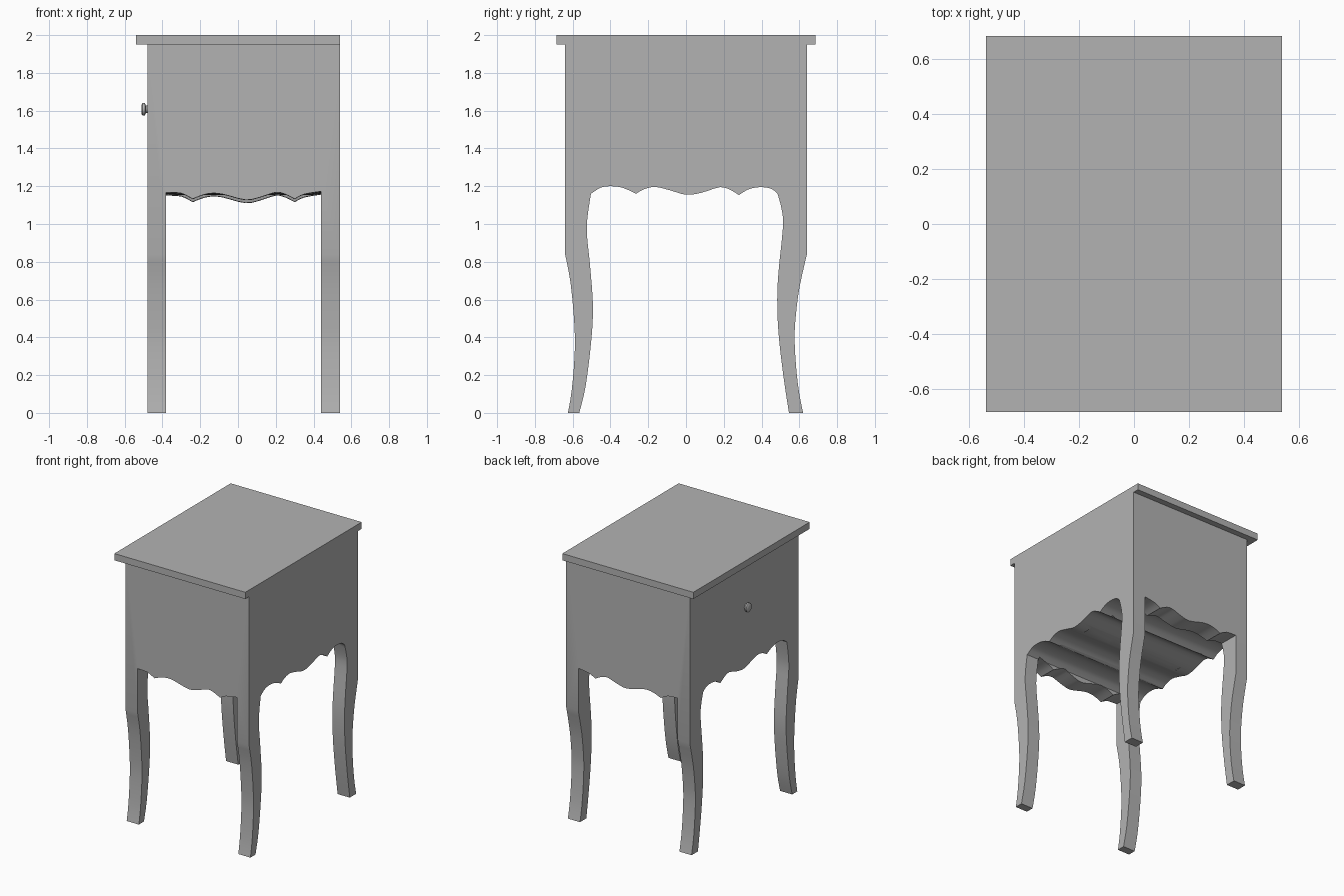
import bpy
import bmesh
from mathutils import Vector

cube = bpy.data.objects.get("Cube")
if cube:
    bpy.data.objects.remove(cube, do_unlink=True)

grey = bpy.data.materials.new("plain grey")
grey.use_nodes = True
colour = (0.45, 0.45, 0.45, 1)
grey.diffuse_color = colour
grey.node_tree.nodes["Principled BSDF"].inputs["Base Color"].default_value = colour


def finish(bm, name):
    bmesh.ops.recalc_face_normals(bm, faces=bm.faces)
    mesh = bpy.data.meshes.new(name)
    bm.to_mesh(mesh)
    bm.free()
    mesh.materials.append(grey)
    obj = bpy.data.objects.new(name, mesh)
    bpy.context.collection.objects.link(obj)
    return obj


def prism(name, points, sweep):
    """Sweep a closed outline along a vector."""
    bm = bmesh.new()
    face = bm.faces.new([bm.verts.new(p) for p in points])
    swept = bmesh.ops.extrude_face_region(bm, geom=[face], use_keep_orig=True)
    verts = [g for g in swept["geom"] if isinstance(g, bmesh.types.BMVert)]
    bmesh.ops.translate(bm, verts=verts, vec=Vector(sweep))
    return finish(bm, name)


def curve(points, steps=3):
    """Smooth a run of points with a Catmull-Rom spline."""
    p = [Vector(q) for q in points]
    p = [p[0]] + p + [p[-1]]
    out = []
    for a, b, c, d in zip(p, p[1:], p[2:], p[3:]):
        for i in range(steps):
            t = i / steps
            out.append(0.5 * (2 * b + (c - a) * t + (2 * a - 5 * b + 4 * c - d) * t ** 2
                              + (3 * b - a - 3 * c + d) * t ** 3))
    return out + [p[-1]]


def smooth(obj):
    bpy.ops.object.select_all(action="DESELECT")
    obj.select_set(True)
    bpy.context.view_layer.objects.active = obj
    bpy.ops.object.shade_smooth_by_angle(angle=0.6)


# Side outline: curved legs and a scalloped lower edge
front_outer = curve([(-.64, .84), (-.61, .68), (-.59, .45), (-.59, .3), (-.605, .12), (-.625, 0)])
front_inner = curve([(-.565, 0), (-.53, .15), (-.5, .4), (-.493, .58), (-.51, .8),
                     (-.525, .95), (-.52, 1.05), (-.503, 1.16)])
scallops = (curve([(-.503, 1.16), (-.45, 1.193), (-.39, 1.2), (-.33, 1.19), (-.265, 1.16)])
            + curve([(-.265, 1.16), (-.22, 1.185), (-.16, 1.196), (-.08, 1.177), (0, 1.155),
                     (.08, 1.165), (.18, 1.195), (.235, 1.18), (.28, 1.153)])[1:]
            + curve([(.28, 1.153), (.33, 1.183), (.39, 1.195), (.45, 1.187), (.485, 1.16)])[1:])
back_inner = curve([(.485, 1.16), (.508, 1.07), (.513, .98), (.49, .75), (.483, .6),
                    (.49, .42), (.515, .2), (.545, 0)])
back_outer = curve([(.62, 0), (.6, .1), (.585, .22), (.575, .38), (.58, .5), (.6, .66), (.64, .84)])
outline = ([Vector((-.64, 1.95))] + front_outer + front_inner + scallops[1:]
           + back_inner[1:] + back_outer + [Vector((.64, 1.95))])
body = prism("cabinet_and_legs", [(-.48, y, z) for y, z in outline], (1.02, 0, 0))

# Opening between the legs, scalloped along the front and back aprons
arch = (curve([(-.38, 1.17), (-.3, 1.165), (-.24, 1.135)])
        + curve([(-.24, 1.135), (-.19, 1.155), (-.14, 1.165), (-.08, 1.16), (.04, 1.13),
                 (.12, 1.145), (.2, 1.17), (.25, 1.16), (.3, 1.135)])[1:]
        + curve([(.3, 1.135), (.35, 1.16), (.44, 1.175)])[1:])
arch = [Vector((-.38, -.2))] + arch + [Vector((.44, -.2))]
cutter = prism("opening_cutter", [(x, -.8, z) for x, z in arch], (0, 1.6, -.022))
cutter.hide_render = True
cutter.hide_viewport = True

cut = body.modifiers.new("opening", "BOOLEAN")
cut.operation = "DIFFERENCE"
cut.solver = "EXACT"
cut.object = cutter
bpy.context.view_layer.objects.active = body
bpy.ops.object.modifier_apply(modifier=cut.name)
bpy.data.objects.remove(cutter, do_unlink=True)
smooth(body)

# Overhanging top board, flush on one side
prism("top_board", [(-.54, -.685, 1.95), (.54, -.685, 1.95), (.54, .685, 1.95), (-.54, .685, 1.95)],
      (0, 0, .05))

# Round drawer knob, turned from a short profile
bm = bmesh.new()
profile = [(0, -.47), (.02, -.47), (.02, -.488), (.033, -.493), (.033, -.505), (.024, -.511), (0, -.511)]
verts = [bm.verts.new((x, r, 0)) for r, x in profile]
edges = [bm.edges.new(pair) for pair in zip(verts, verts[1:])]
bmesh.ops.spin(bm, geom=verts + edges, cent=(0, 0, 0), axis=(1, 0, 0), angle=6.283185, steps=16)
bmesh.ops.remove_doubles(bm, verts=bm.verts, dist=.0005)
bmesh.ops.translate(bm, verts=bm.verts, vec=(0, -.02, 1.607))
smooth(finish(bm, "drawer_knob"))
